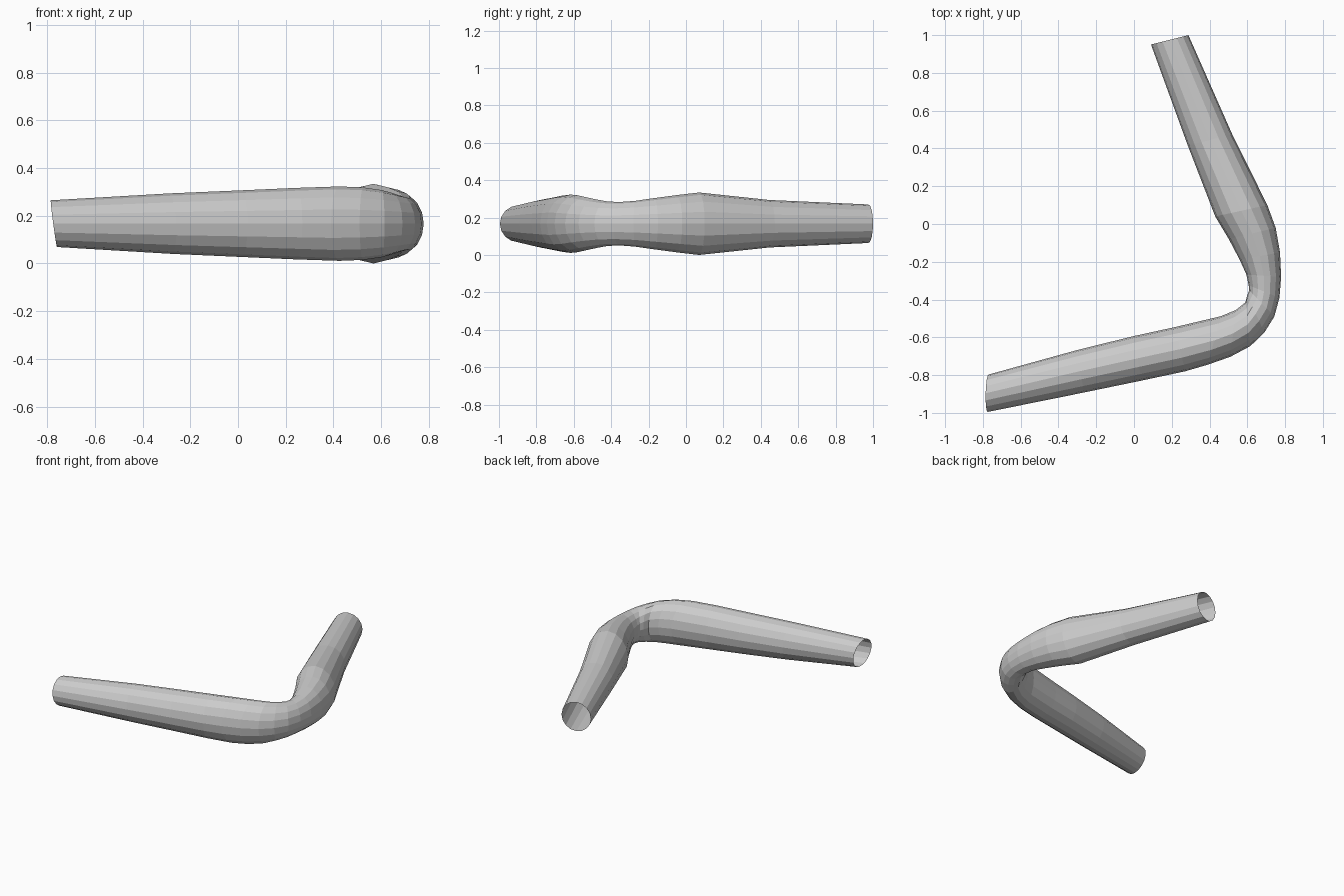
import bpy, bmesh, math
from mathutils import Vector

SIDES = 16
MID_Z = 0.167

# Cross-sections along the bent pipe:
# inner edge x, y, outer edge x, y (seen from the top), half height, top lean in x
RINGS = [
    (-0.770, -0.797, -0.775, -0.995, 0.098, -0.013),
    (-0.300, -0.667, -0.260, -0.891, 0.127, -0.006),
    (0.000, -0.593, 0.040, -0.829, 0.140, 0),
    (0.220, -0.545, 0.270, -0.780, 0.150, 0),
    (0.460, -0.488, 0.390, -0.745, 0.156, 0),
    (0.540, -0.455, 0.510, -0.703, 0.152, 0),
    (0.590, -0.415, 0.615, -0.647, 0.141, 0),
    (0.600, -0.375, 0.690, -0.575, 0.129, 0),
    (0.610, -0.350, 0.743, -0.490, 0.119, 0),
    (0.607, -0.325, 0.770, -0.390, 0.116, 0),
    (0.595, -0.268, 0.779, -0.280, 0.122, 0),
    (0.560, -0.190, 0.773, -0.150, 0.137, 0),
    (0.502, -0.080, 0.750, -0.020, 0.153, 0),
    (0.430, 0.040, 0.706, 0.100, 0.167, 0),
    (0.285, 0.415, 0.520, 0.475, 0.127, 0),
    (0.090, 0.950, 0.288, 1.000, 0.103, 0),
]


def add_ring(bm, ix, iy, ox, oy, half_height, lean):
    inner, outer = Vector((ix, iy, MID_Z)), Vector((ox, oy, MID_Z))
    centre, side = (inner + outer) / 2, (outer - inner) / 2
    up = Vector((lean, 0, half_height))
    angles = [2 * math.pi * i / SIDES for i in range(SIDES)]
    return [bm.verts.new(centre + side * math.cos(a) + up * math.sin(a)) for a in angles]


# Bent pipe, open at both ends
bm = bmesh.new()
rings = [add_ring(bm, *r) for r in RINGS]
for a, b in zip(rings, rings[1:]):
    for i in range(SIDES):
        j = (i + 1) % SIDES
        bm.faces.new((a[i], a[j], b[j], b[i]))
bmesh.ops.recalc_face_normals(bm, faces=bm.faces)
mesh = bpy.data.meshes.new("bent_pipe")
bm.to_mesh(mesh)
bm.free()
pipe = bpy.data.objects.new("bent_pipe", mesh)
bpy.context.collection.objects.link(pipe)
